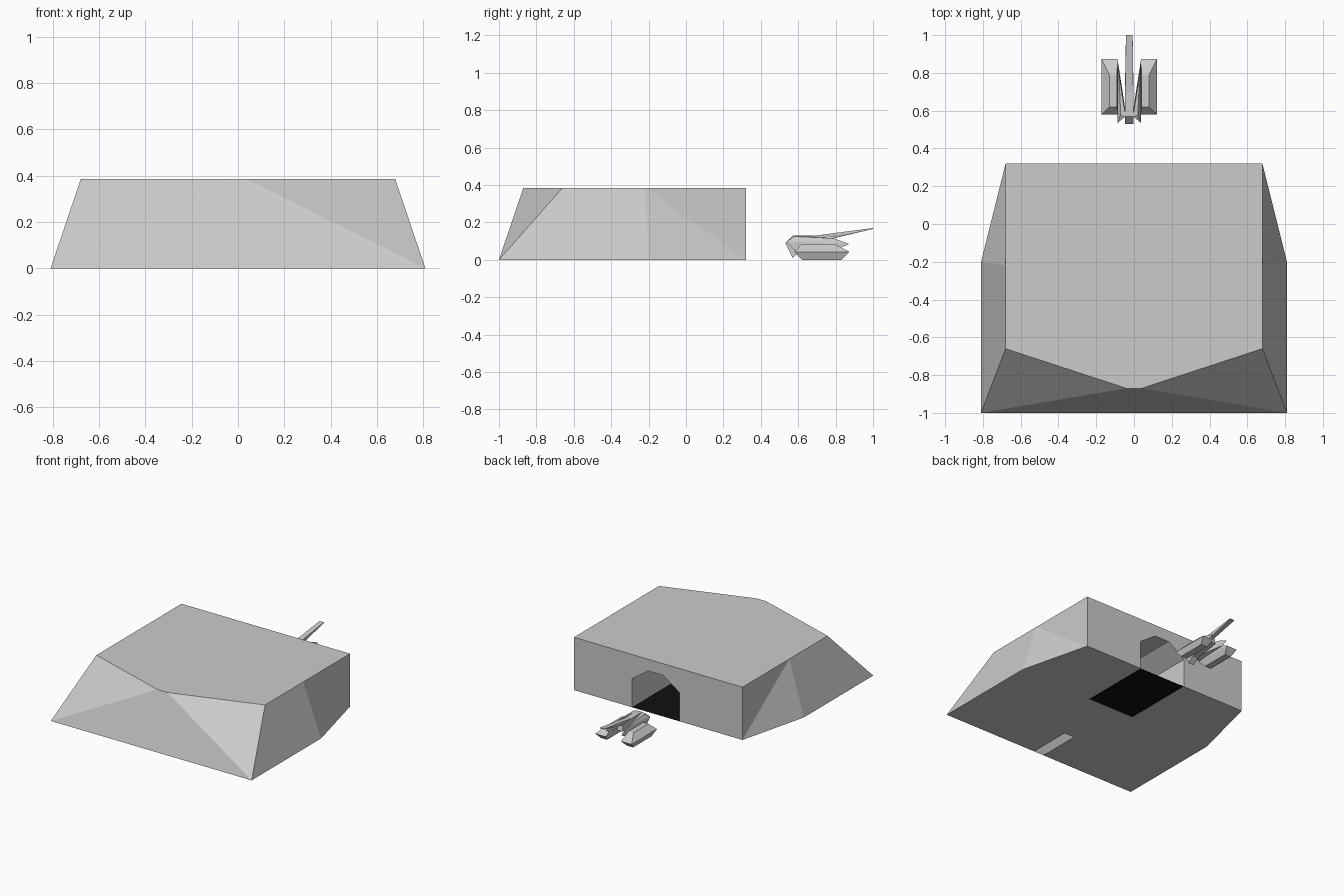
import bpy, bmesh

if "Cube" in bpy.data.objects:
    bpy.data.objects.remove(bpy.data.objects["Cube"])

H = 0.385  # bunker roof height


def finish(bm, name, mat=None):
    bmesh.ops.remove_doubles(bm, verts=bm.verts, dist=1e-5)
    bmesh.ops.recalc_face_normals(bm, faces=bm.faces)
    me = bpy.data.meshes.new(name)
    bm.to_mesh(me)
    bm.free()
    ob = bpy.data.objects.new(name, me)
    bpy.context.collection.objects.link(ob)
    if mat:
        me.materials.append(mat)
    return ob


def faces(name, polys, mat=None):
    bm = bmesh.new()
    for p in polys:
        bm.faces.new([bm.verts.new(c) for c in p])
    return finish(bm, name, mat)


def hull(name, pts):
    bm = bmesh.new()
    for p in pts:
        bm.verts.new(p)
    bmesh.ops.convex_hull(bm, input=bm.verts)
    bmesh.ops.dissolve_limit(bm, angle_limit=0.01, verts=bm.verts, edges=bm.edges)
    return finish(bm, name)


def rect(x0, x1, y0, y1, z):
    return [(x, y, z) for x in (x0, x1) for y in (y0, y1)]


# Bunker: sloped sides and wedge front
polys = []
for s in (-1, 1):
    base_f, base_m, base_b = (.81*s, -1, 0), (.81*s, -.2, 0), (.68*s, .32, 0)
    top_f, top_m, top_b = (.68*s, -.66, H), (.68*s, -.22, H), (.68*s, .32, H)
    nose = (.04*s, -.87, H)
    polys += [[base_f, base_m, top_m, top_f],
              [base_m, base_b, top_m],
              [base_b, top_b, top_m],
              [base_f, top_f, nose]]
polys.append([(-.81, -1, 0), (-.04, -1, 0), (.04, -1, 0), (.81, -1, 0),
              (.04, -.87, H), (-.04, -.87, H)])
half = [(.04, -.87), (.68, -.66), (.68, -.22), (.68, .32)]
polys.append([(x, y, H) for x, y in half] + [(-x, y, H) for x, y in half[::-1]])

# Back wall with doorway, and the bay behind it
arch = [(-.17, 0), (-.17, .21), (-.04, .30), (.08, .30), (.21, .21), (.21, 0)]
bay = -.22
polys.append([(.68, .32, 0), (.68, .32, H), (-.68, .32, H), (-.68, .32, 0)]
             + [(x, .32, z) for x, z in arch])
for (xa, za), (xb, zb) in zip(arch, arch[1:]):
    polys.append([(xa, .32, za), (xb, .32, zb), (xb, bay, zb), (xa, bay, za)])
polys.append([(x, bay, z) for x, z in arch])

# Underside, notched at the front and at the bay
under = [(-.81, -1), (-.04, -1), (-.04, -.68), (.04, -.68), (.04, -1), (.81, -1),
         (.81, -.2), (.68, .32), (.21, .32), (.21, bay), (-.17, bay), (-.17, .32),
         (-.68, .32), (-.81, -.2)]
polys.append([(x, y, 0) for x, y in under])
faces("bunker", polys)

black = bpy.data.materials.new("black")
black.diffuse_color = (.005, .005, .005, 1)
black.use_nodes = True
black.node_tree.nodes["Principled BSDF"].inputs["Base Color"].default_value = black.diffuse_color
faces("bay_floor", [[(-.17, bay, 0), (.21, bay, 0), (.21, .32, 0), (-.17, .32, 0)]], black)

# Tank: mirrored tracks and turret prongs about its own centre line
C = -.025
for s, side in ((-1, "left"), (1, "right")):
    track = (rect(.08, .13, .62, .83, 0) + rect(.062, .147, .58, .873, .043)
             + rect(.065, .105, .62, .79, .085))
    prong = [(.062, .872, .085), (.062, .83, .065), (.062, .535, .095), (.062, .58, .05),
             (.02, .57, .13), (.02, .60, .06), (.055, .79, .115), (.045, .58, .125)]
    hull(side + "_track", [(C + s*x, y, z) for x, y, z in track])
    hull(side + "_prong", [(C + s*x, y, z) for x, y, z in prong])

# Tank centre body
profile = [(.53, .09), (.57, .13), (.71, .13), (.79, .12), (.80, .075),
           (.61, .045), (.57, .01), (.545, .06)]
w = .022
sides = [[(C + s*w, y, z) for y, z in profile] for s in (-1, 1)]
n = len(profile)
faces("tank_body", sides + [[sides[0][i], sides[0][(i+1) % n],
                             sides[1][(i+1) % n], sides[1][i]] for i in range(n)])

# Gun barrel, rising to the tip
hull("gun_barrel", rect(C - .02, C + .02, .68, .68, .128) + rect(C - .015, C + .015, .79, .79, .115)
     + rect(C - .02, C + .02, .84, .84, .135) + rect(C - .018, C + .018, 1, 1, .17)
     + rect(C - .018, C + .018, 1, 1, .165))
